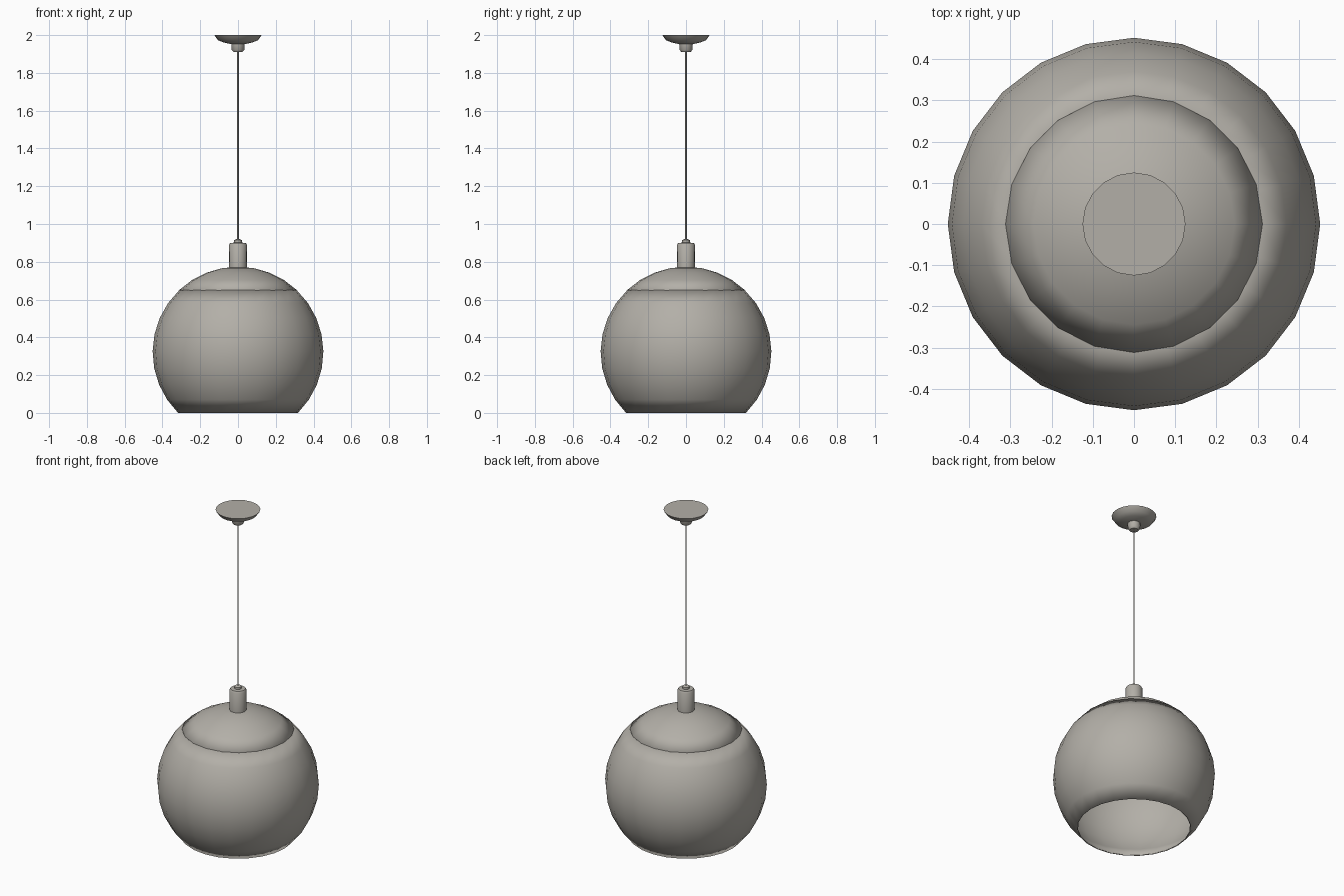
import bpy, math

if "Cube" in bpy.data.objects:
    bpy.data.objects.remove(bpy.data.objects["Cube"], do_unlink=True)

grey = bpy.data.materials.new("warm grey")
grey.use_nodes = True
colour = (0.45, 0.43, 0.39, 1)
grey.diffuse_color = colour
grey.node_tree.nodes["Principled BSDF"].inputs["Base Color"].default_value = colour


def lathe(name, profile, sides=20, angle=40, thickness=0):
    """Spin a list of (radius, height) around z; a zero radius makes a pole."""
    verts, rings, faces = [], [], []
    for r, z in profile:
        count = sides if r else 1
        rings.append([len(verts) + i for i in range(count)])
        for i in range(count):
            a = math.tau * i / sides + math.pi / 2
            verts.append((r * math.cos(a), r * math.sin(a), z))
    for low, high in zip(rings, rings[1:]):
        for i in range(sides):
            j = (i + 1) % sides
            quad = [low[i % len(low)], low[j % len(low)],
                    high[j % len(high)], high[i % len(high)]]
            faces.append(list(dict.fromkeys(quad)))
    mesh = bpy.data.meshes.new(name)
    mesh.from_pydata(verts, [], faces)
    mesh.materials.append(grey)
    obj = bpy.data.objects.new(name, mesh)
    bpy.context.collection.objects.link(obj)
    bpy.ops.object.select_all(action="DESELECT")
    obj.select_set(True)
    bpy.context.view_layer.objects.active = obj
    bpy.ops.object.shade_smooth_by_angle(angle=math.radians(angle))
    if thickness:
        shell = obj.modifiers.new("shell", "SOLIDIFY")
        shell.thickness = thickness
        shell.offset = -1
    return obj


def arc(radius, centre, start, end, steps):
    """Points on a circle between two latitudes in degrees."""
    angles = [math.radians(start + (end - start) * i / steps) for i in range(steps + 1)]
    return [(radius * math.cos(a), centre + radius * math.sin(a)) for a in angles]


# Globe shade, open below, with its separate cap above
lathe("globe_shade", arc(0.452, 0.322, -45.4, 46.5, 8), 24, thickness=0.006)
cap = arc(0.454, 0.32, 46.6, 90, 4)
cap[-1] = (0, cap[-1][1])
lathe("shade_cap", cap, 20, thickness=0.006)

# Lamp socket and cord grip
lathe("socket", [(0, 0.765), (0.047, 0.765), (0.048, 0.89), (0.042, 0.9), (0, 0.902)], 16)
lathe("cord_grip", [(0, 0.9), (0.02, 0.9), (0.02, 0.914), (0.01, 0.92), (0, 0.92)], 12)

# Hanging cord
lathe("cord", [(0.004, 0.915), (0.004, 1.915)], 8)

# Ceiling canopy with the cord nut beneath it
lathe("ceiling_canopy", [(0, 1.951), (0.04, 1.953), (0.075, 1.961), (0.106, 1.973),
                         (0.125, 2), (0, 2)])
lathe("canopy_nut", [(0, 1.91), (0.025, 1.911), (0.034, 1.922), (0.036, 1.955), (0, 1.955)], 14)
